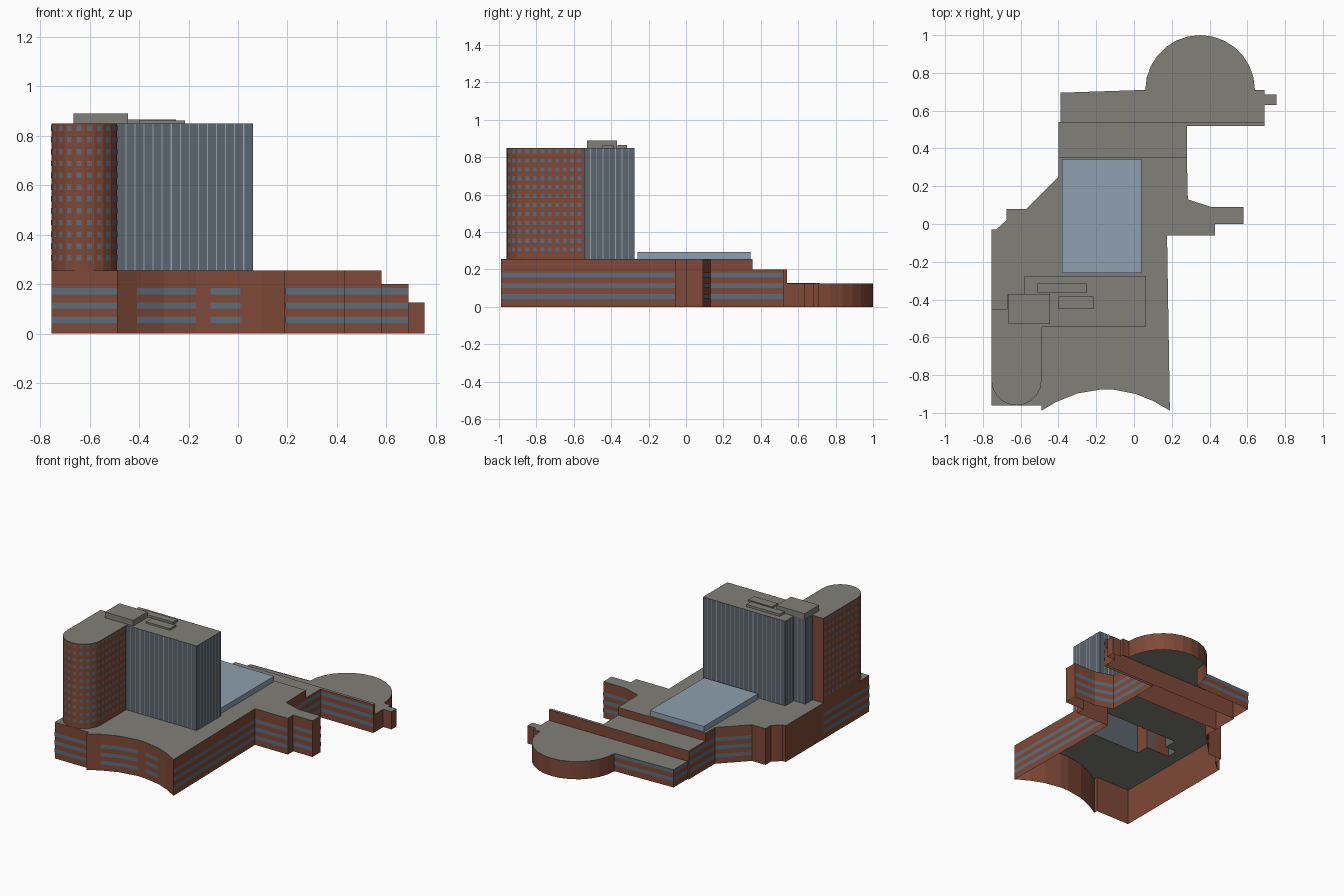
import bpy, bmesh, math
from mathutils import Vector

cube = bpy.data.objects.get("Cube")
if cube:
    bpy.data.objects.remove(cube, do_unlink=True)


def material(name, r, g, b):
    m = bpy.data.materials.new(name)
    m.use_nodes = True
    m.diffuse_color = (r, g, b, 1)
    m.node_tree.nodes["Principled BSDF"].inputs["Base Color"].default_value = (r, g, b, 1)
    return m


BRICK = material("brick", .21, .066, .038)
ROOF = material("roof_grey", .22, .215, .19)
GLASS = material("tower_glass", .105, .13, .157)
WINDOW = material("window_blue", .115, .15, .19)
SKY = material("skylight_blue", .27, .35, .43)
TRIM = material("mullion_grey", .30, .36, .41)


def finish(name, bm, mats):
    me = bpy.data.meshes.new(name)
    bm.to_mesh(me)
    bm.free()
    for m in mats:
        me.materials.append(m)
    ob = bpy.data.objects.new(name, me)
    bpy.context.collection.objects.link(ob)
    return ob


def shell(name, outline, z0, z1, wall, top, hole=None):
    """Counterclockwise outline raised into walls with a roof and an open underside."""
    bm = bmesh.new()
    low = [bm.verts.new((x, y, z0)) for x, y in outline]
    high = [bm.verts.new((x, y, z1)) for x, y in outline]
    n = len(outline)
    for i in range(n):
        j = (i + 1) % n
        bm.faces.new((low[i], low[j], high[j], high[i]))
    if hole:
        rim = [bm.verts.new((x, y, z1)) for x, y in hole]
        edges = [bm.edges.get((high[i], high[(i + 1) % n])) for i in range(n)]
        edges += [bm.edges.new((rim[i - 1], rim[i])) for i in range(len(rim))]
        made = bmesh.ops.triangle_fill(bm, use_beauty=True, edges=edges, normal=(0, 0, 1))
        roof = [f for f in made["geom"] if isinstance(f, bmesh.types.BMFace)]
    else:
        roof = [bm.faces.new(high)]
    for f in roof:
        f.normal_update()
        if f.normal.z < 0:
            f.normal_flip()
        f.material_index = 1
    return finish(name, bm, [wall, top])


def box(x0, x1, y0, y1):
    return [(x0, y0), (x1, y0), (x1, y1), (x0, y1)]


def arc(cx, cy, r, a0, a1, n):
    angles = [math.radians(a0 + (a1 - a0) * i / n) for i in range(n + 1)]
    return [(cx + r * math.cos(a), cy + r * math.sin(a)) for a in angles]


def plate(bm, p, q, z0, z1, a=0, b=1):
    """Thin flat panel just outside the wall running from p to q."""
    p, q = Vector(p), Vector(q)
    d = q - p
    out = Vector((d.y, -d.x)).normalized() * .0025
    s, e = p + d * a + out, p + d * b + out
    bm.faces.new([bm.verts.new(c) for c in
                  ((*s, z0), (*e, z0), (*e, z1), (*s, z1))])


# Outlines
BASE, TOP = .255, .85
curve = [(x, -.875 - ((x + .15) / .34) ** 2 * .113)
         for x in (-.49, -.41, -.3, -.17, -.11, .01, .1, .19)]
podium = [(-.755, -.96), (-.49, -.96)] + curve + [
    (.175, -.06), (.43, -.06), (.43, 0), (.58, 0), (.58, .09), (.41, .09),
    (.285, .13), (.28, .355), (-.4, .355), (-.4, .25), (-.57, .08),
    (-.675, .08), (-.675, .02), (-.73, -.03), (-.755, -.03)]
glass = [(.06, -.545), (.06, -.275), (-.58, -.275), (-.58, -.37),
         (-.67, -.37), (-.67, -.45), (-.49, -.45), (-.49, -.545)]
round_end = arc(-.622, -.827, .133, 180, 360, 10)
brick = [(-.755, -.45)] + round_end + [(-.489, -.45)]
rear_hall = [(-.39, .54), (.69, .54), (.69, .63), (.755, .63), (.755, .685),
             (.69, .685), (.69, .71)] + arc(.35, .71, .29, 0, 180, 14) + [(-.39, .695)]

# Podium and its lower rear steps
shell("podium", podium, 0, BASE, BRICK, ROOF, glass)
shell("rear_step", [(-.4, .355), (.28, .355), (.28, .52), (.69, .52), (.69, .54), (-.4, .54)],
      0, .2, BRICK, ROOF)
shell("rear_hall", rear_hall, 0, .125, BRICK, ROOF)

# Towers, skylight and rooftop plant
shell("brick_tower", brick, BASE, TOP, BRICK, ROOF)
shell("glass_tower", glass, BASE, TOP, GLASS, ROOF)
shell("skylight", box(-.38, .04, -.26, .345), BASE, .293, SKY, SKY)
shell("plant_room", box(-.665, -.445, -.53, -.37), TOP, .89, ROOF, ROOF)
shell("rear_roof_duct", box(-.51, -.25, -.365, -.315), TOP, .866, ROOF, ROOF)
shell("front_roof_duct", box(-.4, -.215, -.45, -.385), TOP, .862, ROOF, ROOF)

# Horizontal window bands
bands = bmesh.new()
runs = [(podium[0], podium[1], 3), (curve[-1], podium[10], 3),
        ((.175, -.06), (.43, -.06), 3), ((.43, 0), (.58, 0), 3),
        ((.58, .09), (.41, .09), 3), ((.41, .09), (.285, .13), 3),
        ((.285, .13), (.28, .355), 3), ((.28, .355), (.28, .52), 3),
        ((.28, .52), (.69, .52), 3), ((.06, .71), (-.39, .695), 2),
        ((-.39, .695), (-.39, .54), 2), ((-.4, .54), (-.4, .25), 3),
        ((-.4, .25), (-.57, .08), 3), ((-.755, -.45), (-.755, -.96), 3)]
runs += [(curve[i], curve[i + 1], 3) for i in (1, 2, 4)]
for p, q, count in runs:
    for k in range(count):
        z = .043 + .0575 * k
        plate(bands, p, q, z, z + .026)
finish("window_bands", bands, [WINDOW])

# Grid of small windows around the brick tower
panes = bmesh.new()
for p, q in zip(brick, brick[1:]):
    length = math.dist(p, q)
    if q == brick[-1]:
        q = (q[0], -.55)
        length = math.dist(p, q)
    n = max(1, round(length / .0425))
    for row in range(12):
        z = .295 + .0477 * row
        for c in range(n):
            plate(panes, p, q, z, z + .022, (c + .25) / n, (c + .75) / n)
finish("tower_windows", panes, [WINDOW])

# Vertical mullions on the glass tower
lines = bmesh.new()
for i, p in enumerate(glass):
    q = glass[(i + 1) % len(glass)]
    if p[0] < -.48 and q == (-.49, -.45) or p == (-.49, -.45):
        continue
    length = math.dist(p, q)
    n = max(2, round(length / .036))
    for c in range(1, n):
        half = .0022 / length
        plate(lines, p, q, BASE, TOP, c / n - half, c / n + half)
finish("mullions", lines, [TRIM])
